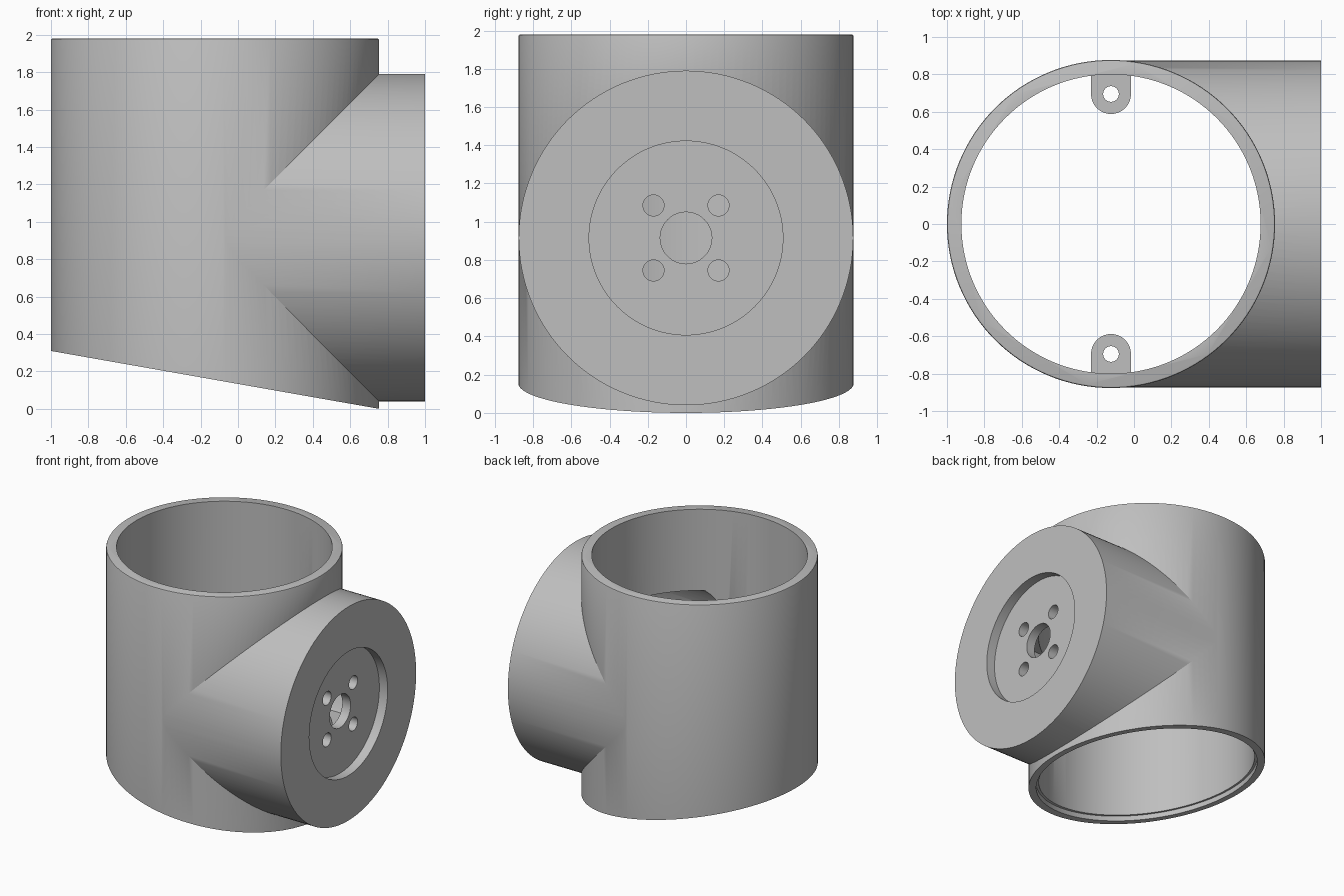
import bpy, bmesh, math
from mathutils import Matrix, Vector

cube = bpy.data.objects.get("Cube")
if cube:
    bpy.data.objects.remove(cube, do_unlink=True)

CX, AXIS_Z = -0.123, 0.915      # tube axis, branch axis height
TOP, SLOPE = 1.98, math.tan(math.radians(10))
FLOOR = 0.877 * SLOPE           # height of the slanted base on the tube axis
SEG = 128

grey = bpy.data.materials.new("plain grey")
grey.use_nodes = True
colour = (0.52, 0.52, 0.52, 1)
grey.diffuse_color = colour
grey.node_tree.nodes["Principled BSDF"].inputs["Base Color"].default_value = colour


def circle(r, n=SEG, cx=0, cy=0):
    return [(cx + r * math.cos(math.tau * i / n), cy + r * math.sin(math.tau * i / n))
            for i in range(n)]


def prism(name, outline, low, high, along_x=False, shear=0):
    """Extrude an outline up z, or along x (outline then is y, z about the branch axis)."""
    bm = bmesh.new()
    rings = []
    for h in (low, high):
        rings.append([bm.verts.new((h, a, AXIS_Z + b) if along_x
                                   else (CX + a, b, h - shear * a)) for a, b in outline])
    bottom, top = rings
    bm.faces.new(bottom[::-1])
    bm.faces.new(top)
    n = len(outline)
    for i in range(n):
        j = (i + 1) % n
        bm.faces.new((bottom[i], bottom[j], top[j], top[i]))
    bmesh.ops.recalc_face_normals(bm, faces=bm.faces)
    mesh = bpy.data.meshes.new(name)
    bm.to_mesh(mesh)
    bm.free()
    mesh.materials.append(grey)
    obj = bpy.data.objects.new(name, mesh)
    bpy.context.collection.objects.link(obj)
    return obj


def combine(target, tool, operation):
    """Apply a boolean and discard the tool."""
    mod = target.modifiers.new("boolean", "BOOLEAN")
    mod.operation, mod.object, mod.solver = operation, tool, "EXACT"
    bpy.context.view_layer.objects.active = target
    bpy.ops.object.modifier_apply(modifier=mod.name)
    bpy.data.objects.remove(tool, do_unlink=True)


# Upright tube with a softened top rim
body = prism("pipe_body", circle(0.877), -0.4, TOP)
bm = bmesh.new()
bm.from_mesh(body.data)
rim = [e for e in bm.edges if all(v.co.z > TOP - 0.01 for v in e.verts)]
bmesh.ops.bevel(bm, geom=rim, offset=0.01, segments=2, affect="EDGES", profile=0.5)
bm.to_mesh(body.data)
bm.free()

# Side branch, then the slanted base
combine(body, prism("branch", circle(0.875), CX, 1.0, along_x=True), "UNION")
square = [(-2, -2), (2, -2), (2, 2), (-2, 2)]
combine(body, prism("base_cut", square, -2, FLOOR, shear=SLOPE), "DIFFERENCE")

# Bore, shallow step at its lower mouth, and flat-sided cavity in the branch
combine(body, prism("bore", circle(0.80), -1, 3), "DIFFERENCE")
combine(body, prism("mouth_step", circle(0.82), -1, FLOOR + 0.04, shear=SLOPE), "DIFFERENCE")
cavity = [(y, max(-0.4, min(0.4, z))) for y, z in circle(0.79)]
combine(body, prism("cavity", cavity, CX, 0.85, along_x=True), "DIFFERENCE")

# Round recess and bolt pattern in the end face
combine(body, prism("recess", circle(0.507), 0.925, 1.2, along_x=True), "DIFFERENCE")
combine(body, prism("centre_hole", circle(0.135, 64), 0.8, 1.2, along_x=True), "DIFFERENCE")
for y in (-0.17, 0.17):
    for z in (-0.17, 0.17):
        combine(body, prism("bolt_hole", circle(0.055, 32, y, z), 0.8, 1.2, along_x=True),
                "DIFFERENCE")

# Pair of screw lugs inside the bore
for side in (-1, 1):
    arc = [(0.107 * math.cos(math.pi * i / 16), side * (0.695 - 0.107 * math.sin(math.pi * i / 16)))
           for i in range(17)]
    outline = arc + [(-0.107, side * 0.83), (0.107, side * 0.83)]
    lug = prism("lug", outline, 1.0, 1.2)
    combine(lug, prism("screw_hole", circle(0.042, 32, 0, side * 0.695), 0.8, 1.4), "DIFFERENCE")
    combine(body, lug, "UNION")

# Smooth curved walls, keep machined edges crisp
bpy.ops.object.select_all(action="DESELECT")
body.select_set(True)
bpy.context.view_layer.objects.active = body
bpy.ops.object.shade_smooth_by_angle(angle=math.radians(25))
